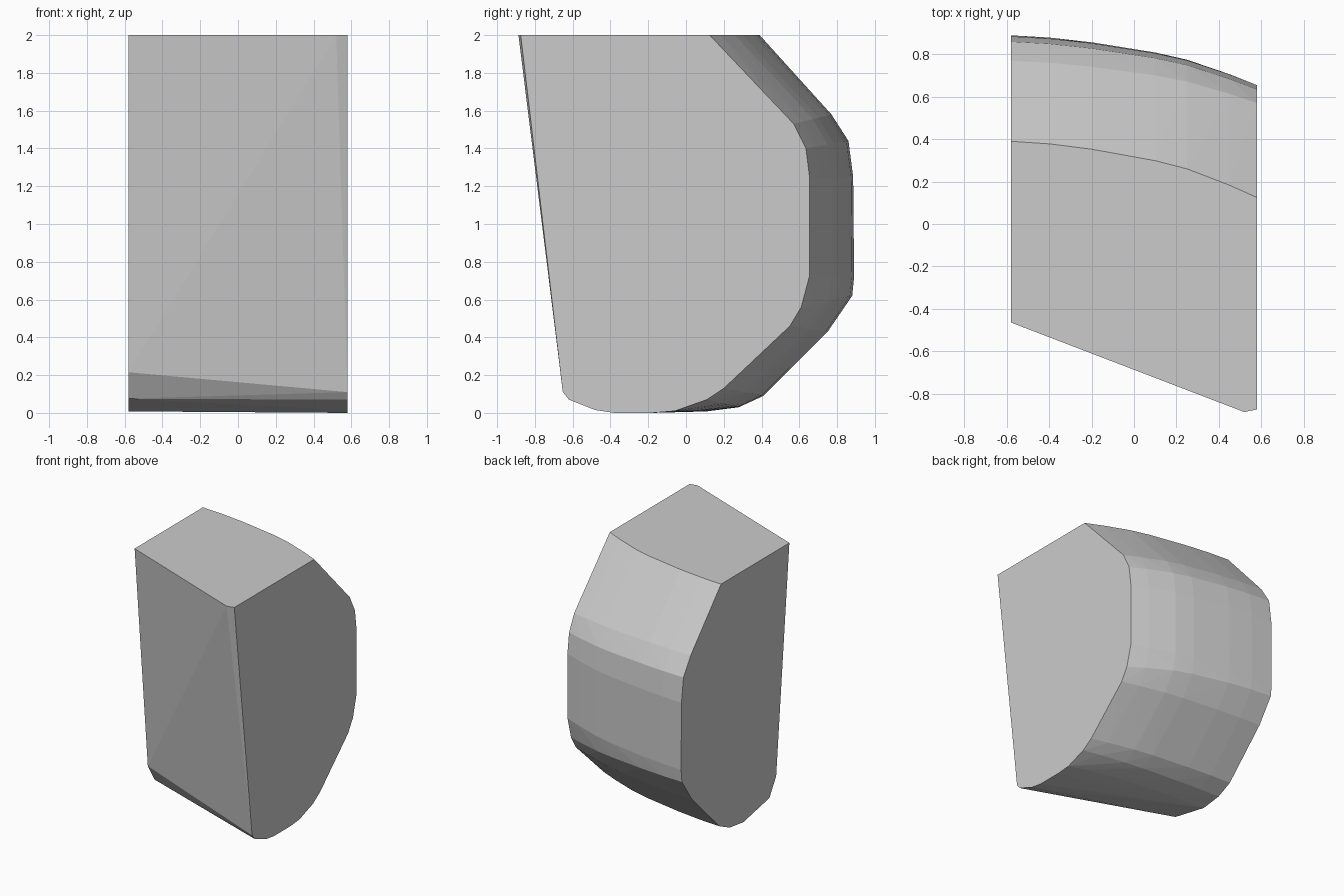
import bpy
import bmesh

if "Cube" in bpy.data.objects:
    bpy.data.objects.remove(bpy.data.objects["Cube"])

HALF = 0.58

# Back profile (y, z) from top edge round to the underside, at left and right ends
LEFT_BACK = [(.39, 2), (.77, 1.58), (.86, 1.44), (.885, 1.25), (.89, .72),
             (.88, .62), (.75, .43), (.41, .09), (.28, .03), (.11, .008)]
RIGHT_BACK = [(.125, 2), (.57, 1.53), (.635, 1.4), (.655, 1.24), (.655, .73),
              (.61, .56), (.55, .46), (.2, .13), (.11, .07), (-.06, .01)]

# Stations along x with the blend from left to right profile (curved back)
STATIONS = [(-HALF, 0), (-.4, .045), (-.2, .14), (.1, .345),
            (.25, .49), (.45, .78), (HALF, 1)]

# Front and underside points at each end
LEFT_FRONT = [(-.465, 2), (-.30, .215), (-.215, .075)]
RIGHT_FRONT = [(-.875, 2), (-.652, .11), (-.62, .07), (-.48, .015),
               (-.38, 0), (-.18, 0)]

points = []
for x, t in STATIONS:
    for (ya, za), (yb, zb) in zip(LEFT_BACK, RIGHT_BACK):
        points.append((x, ya + (yb - ya) * t, za + (zb - za) * t))
points += [(-HALF, y, z) for y, z in LEFT_FRONT]
points += [(HALF, y, z) for y, z in RIGHT_FRONT]
points.append((.52, -.887, 2))  # small chamfer on the front right corner

# Solid body: the convex skin around the stations
bm = bmesh.new()
for p in points:
    bm.verts.new(p)
hull = bmesh.ops.convex_hull(bm, input=bm.verts[:])
loose = {g for g in hull["geom_interior"] + hull["geom_unused"]
         if isinstance(g, bmesh.types.BMVert)}
bmesh.ops.delete(bm, geom=list(loose), context='VERTS')
bmesh.ops.dissolve_limit(bm, angle_limit=.01, verts=bm.verts[:], edges=bm.edges[:])
bmesh.ops.recalc_face_normals(bm, faces=bm.faces[:])

mesh = bpy.data.meshes.new("curved_block")
bm.to_mesh(mesh)
bm.free()
block = bpy.data.objects.new("curved_block", mesh)
bpy.context.collection.objects.link(block)

# Single plain grey
grey = bpy.data.materials.new("light_grey")
grey.diffuse_color = (.6, .6, .6, 1)
grey.use_nodes = True
grey.node_tree.nodes["Principled BSDF"].inputs["Base Color"].default_value = grey.diffuse_color
mesh.materials.append(grey)
